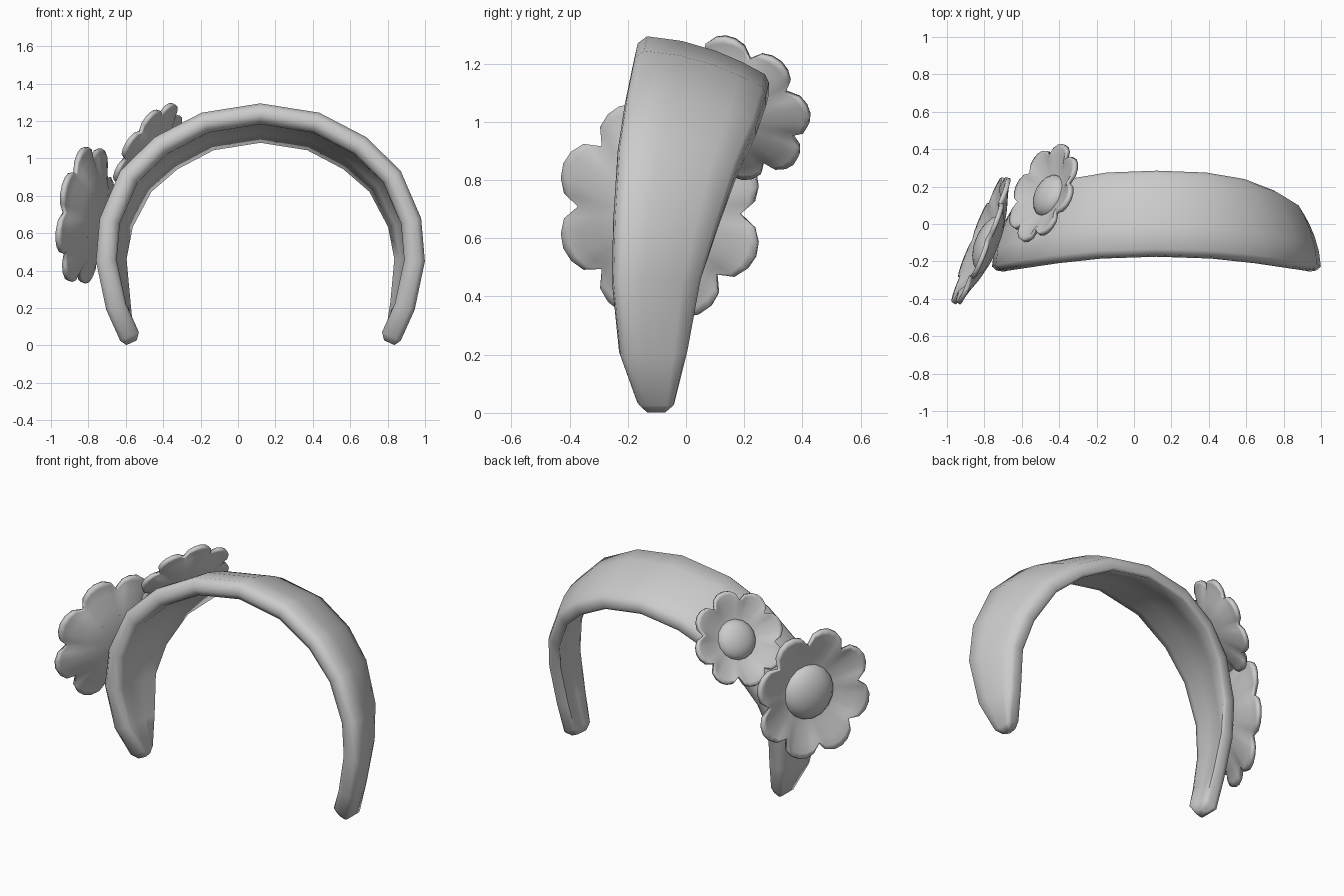
import bpy, bmesh, math
from mathutils import Vector, Matrix

cube = bpy.data.objects.get("Cube")
if cube:
    bpy.data.objects.remove(cube, do_unlink=True)

grey = bpy.data.materials.new("plain grey")
grey.use_nodes = True
grey.diffuse_color = (0.6, 0.6, 0.6, 1)
grey.node_tree.nodes["Principled BSDF"].inputs["Base Color"].default_value = (0.6, 0.6, 0.6, 1)


def finish(bm, name, matrix=Matrix()):
    """Turn a bmesh into a smooth shaded grey object."""
    bmesh.ops.recalc_face_normals(bm, faces=bm.faces[:])
    mesh = bpy.data.meshes.new(name)
    bm.to_mesh(mesh)
    bm.free()
    mesh.materials.append(grey)
    obj = bpy.data.objects.new(name, mesh)
    bpy.context.collection.objects.link(obj)
    obj.matrix_world = matrix
    bpy.ops.object.select_all(action='DESELECT')
    obj.select_set(True)
    bpy.context.view_layer.objects.active = obj
    bpy.ops.object.shade_smooth_by_angle(angle=math.radians(75))
    return obj


def bridge(bm, a, b):
    n = len(a)
    for i in range(n):
        bm.faces.new((a[i], a[(i + 1) % n], b[(i + 1) % n], b[i]))


# Headband: half arch as (sideways, height, front y, back y, drop of back edge)
CENTRE_X = 0.12
half = [(0, 1.295, -.175, .285, .14), (.315, 1.245, -.185, .275, .14),
        (.565, 1.115, -.21, .24, .14), (.75, .935, -.235, .18, .13),
        (.86, .68, -.25, .11, .11), (.88, .45, -.255, .05, .09),
        (.825, .19, -.23, .005, .06), (.75, .025, -.17, -.04, 0)]
stations = [(-s[0],) + s[1:] for s in half[:0:-1]] + half
# Rounded strap section as (position from front to back, depth)
section = [(0, .065), (.02, .025), (.09, 0), (.35, 0), (.6, 0), (.8, 0), (.97, 0), (1, .02),
           (1, .06), (.97, .08), (.7, .09), (.4, .095), (.14, .11), (.04, .1)]

bm = bmesh.new()
rings = []
for i, (x, z, front, back, drop) in enumerate(stations):
    p = stations[max(i - 1, 0)]
    q = stations[min(i + 1, len(stations) - 1)]
    along = Vector((q[0] - p[0], 0, q[1] - p[1])).normalized()
    out = Vector((-along.z, 0, along.x))
    points = []
    for t, depth in section:
        pos = Vector((x + CENTRE_X, front + (back - front) * t, z))
        points.append(pos - out * (depth + drop * t ** 2))
    ring = [bm.verts.new(v) for v in points]
    if i in (0, len(stations) - 1):
        # Small rounded tip at each end
        mid = sum(points, Vector()) / len(points)
        push = along * (-.035 if i == 0 else .035)
        tip = [bm.verts.new(mid + (v - mid) * .55 + push) for v in points]
        bm.faces.new(tip)
        rings += [tip, ring] if i == 0 else [ring, tip]
    else:
        rings.append(ring)
for a, b in zip(rings, rings[1:]):
    bridge(bm, a, b)
finish(bm, "headband")

# Flowers: cupped eight-petal disc with a domed middle
PETALS = 8
outline = [1, .98, .92, .77, .92, .98]
cup = [(.3, .01), (.55, .07), (.78, .15), (.92, .19), (1, .2)]


def flower(name, base, normal, radius, phase, dome):
    n = Vector(normal).normalized()
    side = (Vector((0, 1, 0)) - n * n.y).normalized()
    up = side.cross(n)
    matrix = Matrix((up, side, n)).transposed().to_4x4()
    matrix.translation = base

    bm = bmesh.new()
    count = PETALS * len(outline)
    centre = bm.verts.new((0, 0, 0))
    previous = None
    for f, height in cup:
        ring = []
        for k in range(count):
            angle = math.tau * k / count + phase
            # Petal gaps only open up towards the rim
            edge = 1 + (outline[k % len(outline)] - 1) * f ** 3
            r = radius * f * edge
            ring.append(bm.verts.new((r * math.cos(angle), r * math.sin(angle),
                                      radius * height)))
        if previous:
            bridge(bm, previous, ring)
        else:
            for k in range(count):
                bm.faces.new((centre, ring[k], ring[(k + 1) % count]))
        previous = ring
    petals = finish(bm, name + "_petals", matrix)
    solid = petals.modifiers.new("thickness", 'SOLIDIFY')
    solid.thickness = .025
    solid.offset = -1

    bm = bmesh.new()
    bmesh.ops.create_uvsphere(bm, u_segments=16, v_segments=10, radius=dome)
    bmesh.ops.scale(bm, vec=(1, 1, .55), verts=bm.verts[:])
    bmesh.ops.bisect_plane(bm, geom=bm.verts[:] + bm.edges[:] + bm.faces[:],
                           plane_co=(0, 0, -.01), plane_no=(0, 0, -1), clear_outer=True)
    finish(bm, name + "_middle", matrix)


flower("large_flower", (-.76, -.112, .69), (-.92, .37, .11), .38, math.pi / 8, .165)
flower("small_flower", (-.45, .15, 1.028), (-.78, .38, .5), .28, -.13, .12)
